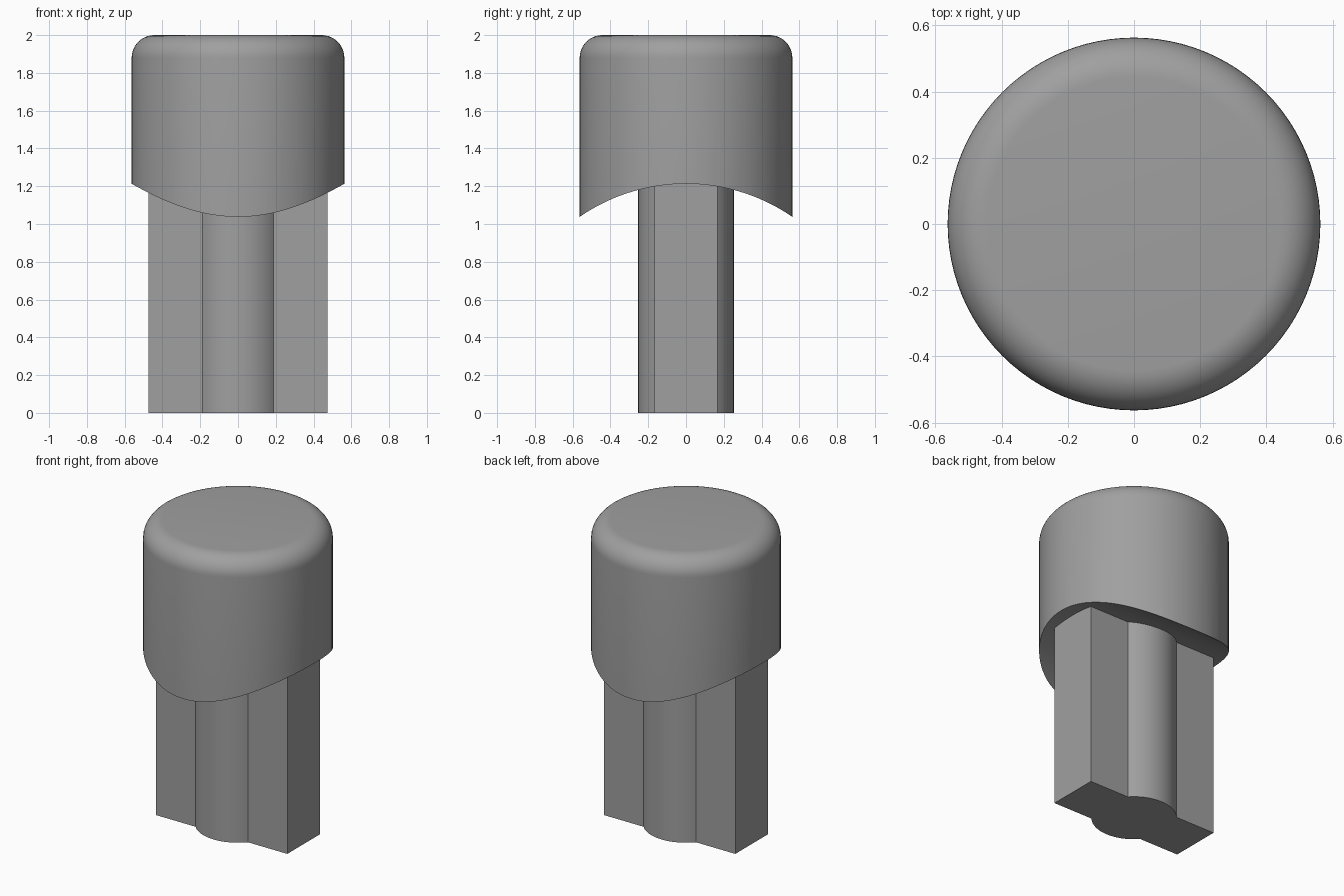
import bpy, bmesh, math

if "Cube" in bpy.data.objects:
    bpy.data.objects.remove(bpy.data.objects["Cube"])

grey = bpy.data.materials.new("mid_grey")
grey.diffuse_color = (0.35, 0.35, 0.35, 1)
grey.use_nodes = True
grey.node_tree.nodes["Principled BSDF"].inputs["Base Color"].default_value = grey.diffuse_color

CAP_R, FILLET, TOP = 0.563, 0.12, 2.0
ARCH_R, ARCH_Z = 0.993, 0.22      # underside arch, axis along x
BAR_X, BAR_Y, CORE_R = 0.475, 0.168, 0.253


def make(name, bm):
    bmesh.ops.recalc_face_normals(bm, faces=bm.faces)
    me = bpy.data.meshes.new(name)
    bm.to_mesh(me)
    bm.free()
    me.materials.append(grey)
    ob = bpy.data.objects.new(name, me)
    bpy.context.collection.objects.link(ob)
    return ob


def activate(ob):
    bpy.ops.object.select_all(action='DESELECT')
    ob.select_set(True)
    bpy.context.view_layer.objects.active = ob


def prism(name, points, axis, depth):
    """Closed outline extruded by a vector."""
    bm = bmesh.new()
    face = bm.faces.new([bm.verts.new(p) for p in points])
    ext = bmesh.ops.extrude_face_region(bm, geom=[face], use_keep_orig=True)
    moved = [v for v in ext["geom"] if isinstance(v, bmesh.types.BMVert)]
    bmesh.ops.translate(bm, verts=moved, vec=[a * depth for a in axis])
    return make(name, bm)


# Arched cutter shared by the cap's underside
arch = [(-1, ARCH_R * math.sin(a), ARCH_Z + ARCH_R * math.cos(a))
        for a in [math.radians(-60 + 120 * i / 80) for i in range(81)]]
arch += [(-1, arch[-1][1], -0.5), (-1, arch[0][1], -0.5)]
cutter = prism("arch_cutter", arch, (1, 0, 0), 2)
cutter.hide_render = True

# Cap: round body with a filleted top edge, cut by the arch
SEG = 96
profile = [(CAP_R, 0.8)]
profile += [(CAP_R - FILLET + FILLET * math.cos(t), TOP - FILLET + FILLET * math.sin(t))
            for t in [math.pi / 2 * i / 10 for i in range(11)]]
bm = bmesh.new()
rings = [[bm.verts.new((r * math.cos(2 * math.pi * i / SEG), r * math.sin(2 * math.pi * i / SEG), z))
          for i in range(SEG)] for r, z in profile]
for lo, hi in zip(rings, rings[1:]):
    for i in range(SEG):
        j = (i + 1) % SEG
        bm.faces.new((lo[i], lo[j], hi[j], hi[i]))
bm.faces.new(rings[0][::-1])
bm.faces.new(rings[-1])
cap = make("cap", bm)
mod = cap.modifiers.new("arch", 'BOOLEAN')
mod.operation, mod.solver, mod.object = 'DIFFERENCE', 'EXACT', cutter
activate(cap)
bpy.ops.object.modifier_apply(modifier=mod.name)
bpy.data.objects.remove(cutter, do_unlink=True)
bpy.ops.object.shade_smooth_by_angle(angle=math.radians(30))

# Stem: flat bar with a round core, one outline running up into the cap
a0 = math.asin(BAR_Y / CORE_R)
arc = [a0 + (math.pi - 2 * a0) * i / 24 for i in range(25)]
half = [(BAR_X, BAR_Y)] + [(CORE_R * math.cos(a), CORE_R * math.sin(a)) for a in arc] + [(-BAR_X, BAR_Y)]
outline = half + [(-x, -y) for x, y in half]
stem = prism("stem", [(x, y, 0) for x, y in outline], (0, 0, 1), 1.25)
activate(stem)
bpy.ops.object.shade_smooth_by_angle(angle=math.radians(25))
